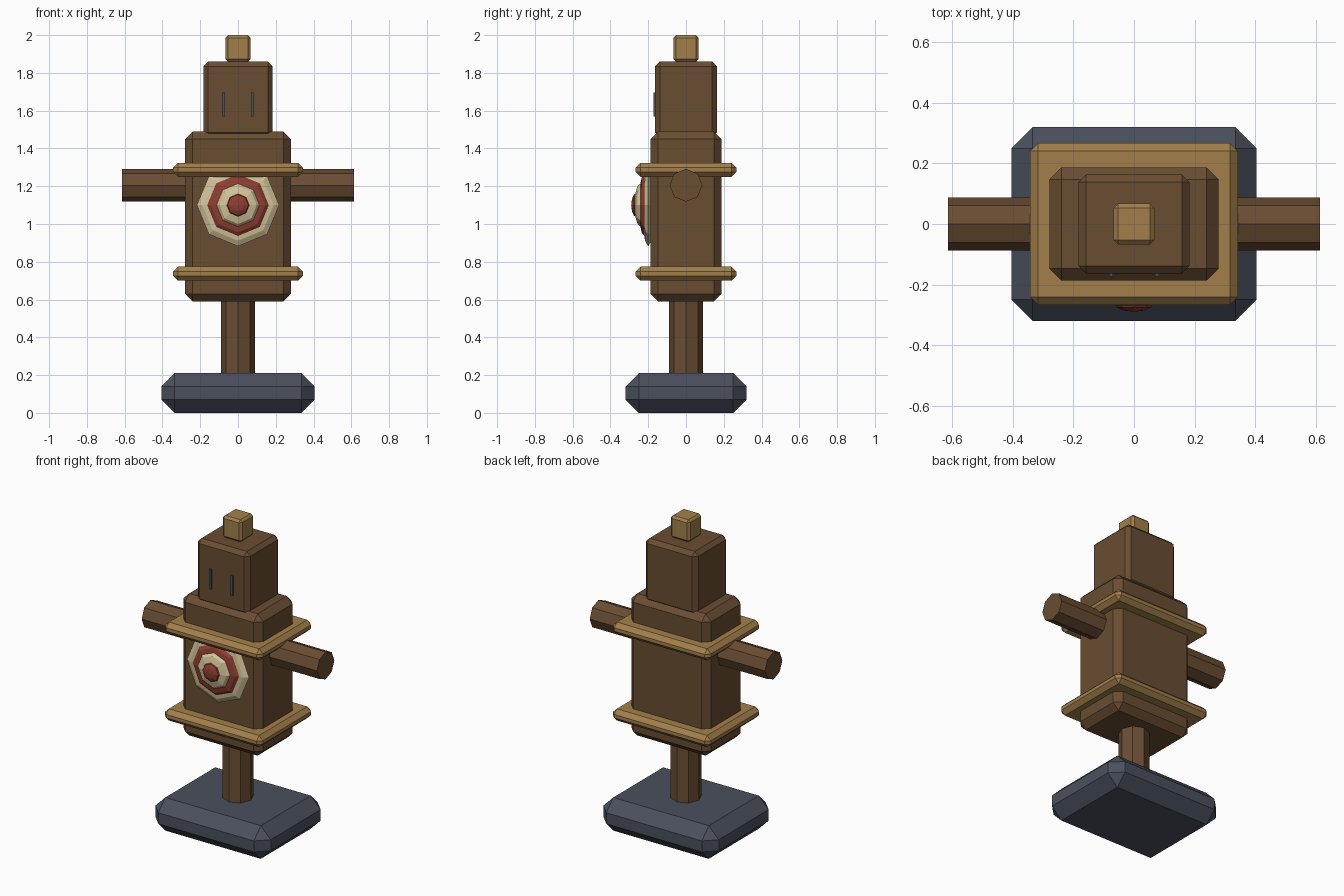
import bpy, math
from mathutils import Matrix

if "Cube" in bpy.data.objects:
    bpy.data.objects.remove(bpy.data.objects["Cube"])


def material(name, rgb):
    # sRGB bytes to linear diffuse colour
    m = bpy.data.materials.new(name)
    lin = [((c / 255 + 0.055) / 1.055) ** 2.4 for c in rgb]
    m.diffuse_color = (*lin, 1)
    m.use_nodes = True
    m.node_tree.nodes["Principled BSDF"].inputs["Base Color"].default_value = m.diffuse_color
    return m


WOOD = material("brown wood", (106, 77, 50))
ROPE = material("tan rope", (162, 127, 75))
STONE = material("slate stone", (74, 80, 93))
RED = material("target red", (142, 62, 48))
CREAM = material("target cream", (212, 196, 154))


def finish(name, mat):
    ob = bpy.context.object
    ob.name = name
    bpy.ops.object.transform_apply(location=False, rotation=True, scale=True)
    ob.data.materials.append(mat)
    return ob


def block(name, mat, sx, sy, z0, z1, bevel=0.0, x=0, y=0):
    # chamfered box given by half sizes and its height range
    bpy.ops.mesh.primitive_cube_add(size=2, location=(x, y, (z0 + z1) / 2))
    bpy.context.object.scale = (sx, sy, (z1 - z0) / 2)
    ob = finish(name, mat)
    if bevel:
        mod = ob.modifiers.new("chamfer", 'BEVEL')
        mod.width = bevel
        mod.segments = 1
        mod.limit_method = 'NONE'
    return ob


def pole(name, mat, radius, length, location, rotation=(0, 0, 0)):
    bpy.ops.mesh.primitive_cylinder_add(vertices=8, radius=radius, depth=length,
                                        location=location, rotation=rotation)
    return finish(name, mat)


# Stand and post
block("base", STONE, 0.405, 0.32, 0, 0.21, 0.07)
pole("post", WOOD, 0.09, 0.5, (0, 0, 0.39))

# Torso, head and top knob
block("torso", WOOD, 0.28, 0.187, 0.59, 1.49, 0.04)
block("head", WOOD, 0.183, 0.163, 1.46, 1.86, 0.025)
block("top_knob", ROPE, 0.067, 0.067, 1.86, 2.0, 0.014)

# Crossbar arms
pole("arms", WOOD, 0.087, 1.23, (0, 0, 1.205), (0, math.pi / 2, 0))

# Bands around the torso
for name, z in (("lower_band", 0.70), ("upper_band", 1.25)):
    block(name, ROPE, 0.343, 0.267, z, z + 0.074, 0.026)

# Eye slits
for side in (-1, 1):
    block("eye_slit", STONE, 0.006, 0.006, 1.57, 1.697, x=side * 0.076, y=-0.167)

# Target: stacked flattened eight-sided domes facing forward
rings = (("target_outer", CREAM, 0.218, -0.200, 0.034),
         ("target_red_ring", RED, 0.167, -0.218, 0.034),
         ("target_inner", CREAM, 0.115, -0.240, 0.034),
         ("target_centre", RED, 0.064, -0.262, 0.028))
for name, mat, radius, y, depth in rings:
    bpy.ops.mesh.primitive_uv_sphere_add(segments=8, ring_count=6, radius=1,
                                         location=(0, y, 1.10),
                                         rotation=(math.pi / 2, 0, 0))
    bpy.context.object.scale = (radius, radius, depth)
    finish(name, mat)
